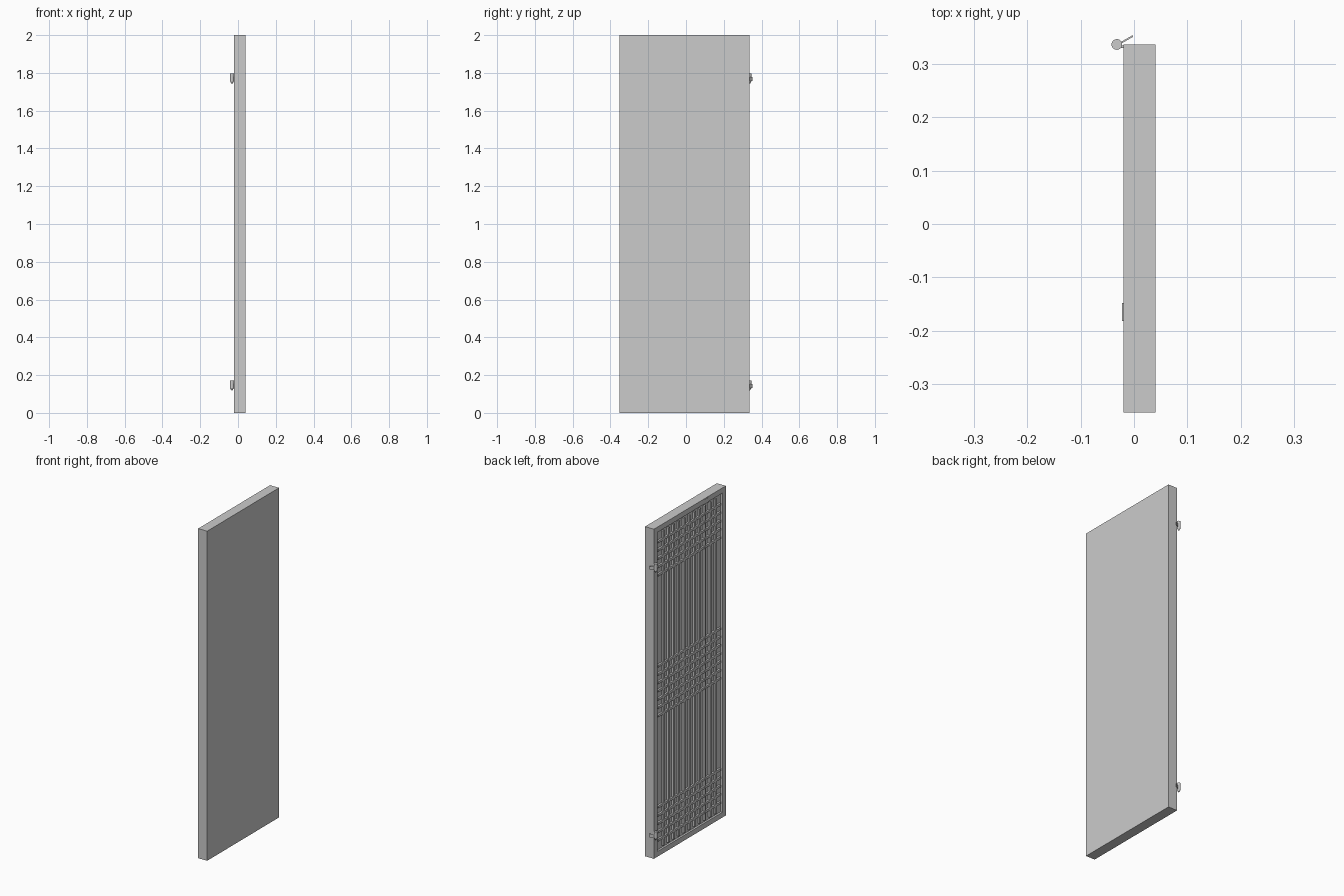
import bpy, bmesh, math
from mathutils import Matrix, Vector

if "Cube" in bpy.data.objects:
    bpy.data.objects.remove(bpy.data.objects["Cube"], do_unlink=True)

GREY = bpy.data.materials.new("plain grey")
GREY.use_nodes = True
GREY.diffuse_color = (0.6, 0.6, 0.6, 1)
GREY.node_tree.nodes["Principled BSDF"].inputs["Base Color"].default_value = (0.6, 0.6, 0.6, 1)


def add_box(bm, low, high, turn=0.0):
    low, high = Vector(low), Vector(high)
    matrix = (Matrix.Translation((low + high) / 2) @ Matrix.Rotation(turn, 4, 'Z')
              @ Matrix.Diagonal((*(high - low), 1)))
    return bmesh.ops.create_cube(bm, size=1, matrix=matrix)["verts"]


def finish(bm, name):
    mesh = bpy.data.meshes.new(name)
    bm.to_mesh(mesh)
    bm.free()
    mesh.materials.append(GREY)
    obj = bpy.data.objects.new(name, mesh)
    bpy.context.collection.objects.link(obj)
    return obj


FACE, BACK = -0.02, 0.04
Y0, Y1 = -0.353, 0.336
FRAME, DEPTH, BAR = 0.045, 0.012, 0.014
COLUMNS, ROWS = 12, 38

# Door slab with a sunken panel on the lattice side
bm = bmesh.new()
add_box(bm, (FACE, Y0, 0), (BACK, Y1, 2))
bm.normal_update()
panel = [f for f in bm.faces if f.normal.x < -0.9]
bmesh.ops.inset_region(bm, faces=panel, thickness=FRAME)
walls = bmesh.ops.extrude_discrete_faces(bm, faces=panel)["faces"]
bmesh.ops.translate(bm, verts=walls[0].verts, vec=(DEPTH, 0, 0))
finish(bm, "door_slab")

# Upright lattice bars
left, right, low, high = Y0 + FRAME, Y1 - FRAME, FRAME, 2 - FRAME
bm = bmesh.new()
for i in range(1, COLUMNS):
    y = left + (right - left) * i / COLUMNS
    add_box(bm, (FACE, y - BAR / 2, low), (FACE + DEPTH, y + BAR / 2, high))
finish(bm, "lattice_uprights")

# Level lattice bars in bottom, middle and top bands
bm = bmesh.new()
for i in [*range(1, 6), *range(16, 23), *range(33, 38)]:
    z = low + (high - low) * i / ROWS
    add_box(bm, (FACE + 0.0005, left, z - BAR / 2), (FACE + DEPTH, right, z + BAR / 2))
finish(bm, "lattice_rails")

# Small plate on the top rail
bm = bmesh.new()
add_box(bm, (FACE - 0.002, -0.182, 1.966), (FACE, -0.148, 1.995))
finish(bm, "top_plate")

# Hinges: round knuckle with a pointed tip, angled leaf and door leaf
for name, base in (("lower_hinge", 0.119), ("upper_hinge", 1.743)):
    bm = bmesh.new()
    cx, cy = -0.032, 0.336
    for r1, r2, z0, z1 in ((0.01, 0.01, 0.012, 0.053), (0.003, 0.01, 0, 0.012)):
        bmesh.ops.create_cone(bm, cap_ends=True, segments=24, radius1=r1, radius2=r2,
                              depth=z1 - z0,
                              matrix=Matrix.Translation((cx, cy, base + (z0 + z1) / 2)))
    add_box(bm, (-0.028, 0.3435, base + 0.014), (0.0, 0.3465, base + 0.034), math.radians(30))
    add_box(bm, (-0.03, 0.329, base + 0.014), (FACE, 0.334, base + 0.034))
    obj = finish(bm, name)
    bpy.ops.object.select_all(action='DESELECT')
    obj.select_set(True)
    bpy.context.view_layer.objects.active = obj
    bpy.ops.object.shade_smooth_by_angle(angle=math.radians(30))
